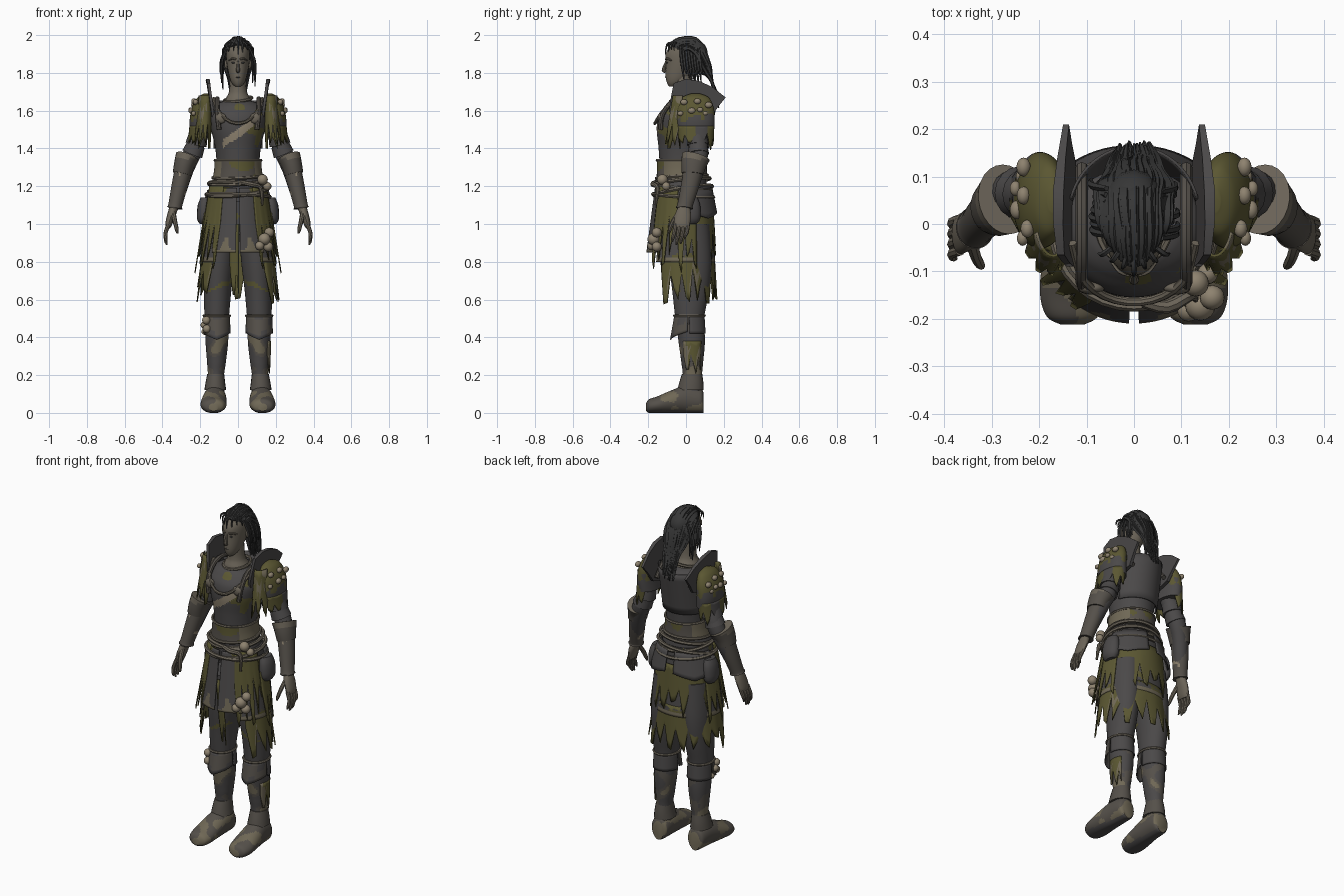
import bpy, bmesh, math, random
from mathutils import Vector, noise

random.seed(7)
if bpy.data.objects.get("Cube"):
    bpy.data.objects.remove(bpy.data.objects["Cube"])
X, Y, Z = Vector((1, 0, 0)), Vector((0, 1, 0)), Vector((0, 0, 1))
made = []


def material(name, *rgb):
    m = bpy.data.materials.new(name)
    m.use_nodes = True
    m.diffuse_color = (*rgb, 1)
    shader = next(n for n in m.node_tree.nodes if n.type == 'BSDF_PRINCIPLED')
    shader.inputs["Base Color"].default_value = (*rgb, 1)
    return m


DARK = material("charcoal_cloth", .07, .066, .066)
MOSS = material("olive_moss", .104, .095, .032)
TAN = material("pale_tan", .27, .225, .16)
KHAKI = material("dull_khaki", .16, .138, .092)
SKIN = material("grey_skin", .15, .13, .1)
HAIR = material("black_hair", .038, .038, .038)
LEATHER = material("brown_leather", .09, .08, .068)
ROPE = material("grey_rope", .15, .13, .1)


def make(name, verts, faces, mats, rule=None, mirror=False, thick=0):
    """Mesh object whose faces are coloured by an optional rule of the face centre."""
    mats = mats if isinstance(mats, list) else [mats]
    mesh = bpy.data.meshes.new(name)
    bm = bmesh.new()
    vs = [bm.verts.new(v) for v in verts]
    for f in faces:
        bm.faces.new([vs[i] for i in f])
    bmesh.ops.recalc_face_normals(bm, faces=bm.faces)
    for f in bm.faces:
        f.material_index = rule(f.calc_center_median()) if rule else 0
    bm.to_mesh(mesh)
    bm.free()
    for m in mats:
        mesh.materials.append(m)
    ob = bpy.data.objects.new(name, mesh)
    bpy.context.scene.collection.objects.link(ob)
    if thick:
        ob.modifiers.new("thickness", 'SOLIDIFY').thickness = thick
    if mirror:
        ob.modifiers.new("other_side", 'MIRROR')
    made.append(ob)


def spline(rows, sub):
    """Catmull-Rom interpolation of rows of numbers."""
    out = []
    for i in range(len(rows) - 1):
        p, q, r, s = (rows[max(0, min(j, len(rows) - 1))] for j in range(i - 1, i + 3))
        for k in range(sub):
            t = k / sub
            out.append([b + t / 2 * (c - a + t * (2*a - 5*b + 4*c - d + t * (3*b - a - 3*c + d)))
                        for a, b, c, d in zip(p, q, r, s)])
    return out + [list(rows[-1])]


def skin_rows(rows, seg, axis=None, closed=False):
    """Verts and faces of elliptical rings x, y, z, a, b swept along their centres."""
    verts, faces, u = [], [], None
    n = len(rows)
    pts = [Vector(r[:3]) for r in rows]
    for i, row in enumerate(rows):
        nxt = pts[(i + 1) % n] if closed else pts[min(i + 1, n - 1)]
        prv = pts[i - 1] if closed else pts[max(i - 1, 0)]
        t = axis or (nxt - prv).normalized()
        if axis:
            u = X
        elif u is None:
            u = (Z if abs(t.y) > .9 else Y).cross(t).normalized()
        else:
            u = (u - t * u.dot(t)).normalized()
        v = t.cross(u)
        for k in range(seg):
            a = math.tau * k / seg
            p = pts[i] + u * row[3] * math.cos(a) + v * row[-1] * math.sin(a)
            verts.append((p.x, p.y, max(p.z, 0)))
    for i in range(n if closed else n - 1):
        for k in range(seg):
            l, j = (k + 1) % seg, (i + 1) % n
            faces.append((i*seg + k, i*seg + l, j*seg + l, j*seg + k))
    if not closed:
        faces += [tuple(range(seg)), tuple(range((n - 1) * seg, n * seg))]
    return verts, faces


def tube(name, rows, mats, seg=16, sub=3, axis=None, **kw):
    make(name, *skin_rows(spline(rows, sub), seg, axis), mats, **kw)


def tubes(name, paths, mats, seg=6, **kw):
    verts, faces = [], []
    for rows in paths:
        v, f = skin_rows(spline(rows, 3), seg)
        faces += [[i + len(verts) for i in face] for face in f]
        verts += v
    make(name, verts, faces, mats, **kw)


def ring(name, x, y, z, rx, ry, r, mats, tilt=0, **kw):
    angles = [math.tau * i / 32 for i in range(32)]
    rows = [(x + rx * math.cos(a), y + ry * math.sin(a), z + tilt * math.sin(a + .6), r) for a in angles]
    make(name, *skin_rows(rows, 6, closed=True), mats, **kw)


def drape(name, start, end, cols, top, bottom, mats, jag=0, point=0, rows=6, **kw):
    """Hanging cloth between two ellipse arcs x, y, z, rx, ry; jag tears the hem into strips."""
    verts, faces = [], []
    for i in range(cols + 1):
        f = i / cols
        a = math.radians(start + (end - start) * f)
        length = 1 - jag * (random.uniform(.75, 1) if i % 3 == 0 else random.uniform(0, .55))
        length += point * (1 - abs(2 * f - 1))
        flare = jag * random.uniform(-.05, .04)
        for k in range(rows + 1):
            t = k / rows * length
            x, y, z, rx, ry = (p + (q - p) * t for p, q in zip(top, bottom))
            w = 1 + flare * t
            verts.append((x + rx * w * math.cos(a), y + ry * w * math.sin(a), z))
    for i in range(cols):
        for k in range(rows):
            b = i * (rows + 1) + k
            faces.append((b, b + 1, b + rows + 2, b + rows + 1))
    make(name, verts, faces, mats, thick=.006, **kw)


def blobs(name, spots, mats, scale=(1, 1, 1), **kw):
    verts, faces = [], []
    for x, y, z, r in spots:
        bm = bmesh.new()
        bmesh.ops.create_uvsphere(bm, u_segments=16, v_segments=10, radius=r)
        base = len(verts)
        verts += [(x + v.co.x*scale[0], y + v.co.y*scale[1], z + v.co.z*scale[2]) for v in bm.verts]
        faces += [[base + v.index for v in f.verts] for f in bm.faces]
        bm.free()
    make(name, verts, faces, mats, **kw)


def patchy(level, size=11):
    return lambda c: int(noise.noise(c * size) > level)


def chest_rule(c):
    if c.y < -.08 and abs(c.z - 1.48 - .7 * c.x + .01 * noise.noise(c * 40)) < .023 and abs(c.x) < .08:
        return 2
    return int(c.y < 0 and noise.noise(c * 13) > .42)


# Head, face and neck
tube("head", [(0, -.07, 1.728, .015, .02), (0, -.058, 1.745, .032, .042), (0, -.04, 1.78, .046, .068),
              (0, -.015, 1.85, .06, .092), (0, -.01, 1.9, .062, .098), (0, -.005, 1.94, .055, .078),
              (0, 0, 1.97, .03, .04)], SKIN, 24, axis=Z)
tube("neck", [(0, 0, 1.6, .09, .09), (0, -.012, 1.66, .068, .07), (0, -.015, 1.7, .048, .052),
              (0, -.02, 1.79, .042, .05)], SKIN, axis=Z)
tube("nose", [(0, -.103, 1.865, .005), (0, -.113, 1.835, .008), (0, -.118, 1.815, .011),
              (0, -.108, 1.806, .008)], SKIN, 8)
tubes("brows", [[(.01, -.107, 1.872, .005), (.03, -.099, 1.876, .006), (.048, -.077, 1.866, .004)]],
      SKIN, mirror=True)
blobs("eyes", [(.025, -.1, 1.854, .008)], HAIR, (1.2, .5, .6), mirror=True)
blobs("ears", [(.062, .005, 1.845, .025)], SKIN, (.4, .7, 1), mirror=True)
tube("mouth", [(-.02, -.096, 1.777, .003), (0, -.106, 1.778, .005), (.02, -.096, 1.777, .003)], LEATHER, 8)

# Hair swept back into a tail, with loose side locks and brow wisps
blobs("hair_cap", [(0, .025, 1.905, 1)], HAIR, (.07, .09, .078))
locks = []
for i in range(31):
    f = -1 + i / 15
    s, j = f * f, random.uniform(-.008, .008)
    locks.append([(.062*f, -.088 + .07*s, 1.95 - .04*s, .006), (.069*f + j, -.035 + .045*s, 1.98 - .05*s, .01),
                  (.074*f, .05, 1.978 - .08*s + j, .011), (.072*f + j, .098 - .02*s, 1.915 - .06*s, .011),
                  (.058*f, .122 - .02*s + j, 1.84 - .04*s, .01), (.042*f + j, .138, 1.75, .009),
                  (.032*f, .166 + j, 1.61 + random.uniform(0, .09), .003)])
for i in range(16):
    side, y = (-1) ** i, -.03 + .007 * i
    g, low = random.uniform(.92, 1.1), random.uniform(1.7, 1.8)
    locks.append([(side*.058, y, 1.935, .006), (side*.08*g, y + .005, 1.875, .008),
                  (side*.086*g, y + .012, 1.82, .007), (side*.084*g, y + .02, low, .003)])
for i in range(7):
    x = -.06 + .02 * i
    locks.append([(x*.8, -.075 + abs(x)*.4, 1.96, .006), (x*1.1, -.1 + abs(x)*.6, 1.95, .006),
                  (x*1.25, -.11 + abs(x)*.8, 1.925 - random.uniform(0, .03), .002)])
tubes("hair_locks", locks, HAIR, 5)

# Torso, belt and straps
tube("torso", [(0, -.02, 1.12, .15, .13), (0, -.02, 1.2, .14, .13), (0, -.02, 1.29, .115, .12),
               (0, -.02, 1.4, .12, .125), (0, -.02, 1.5, .142, .135), (0, -.015, 1.57, .152, .132),
               (0, 0, 1.615, .14, .118), (0, 0, 1.64, .105, .095), (0, -.005, 1.65, .074, .074)],
     [DARK, MOSS, TAN], 96, 12, axis=Z, rule=chest_rule)
ring("neck_trim", 0, -.008, 1.66, .074, .076, .008, ROPE, .014)
tube("belt", [(0, -.022, 1.24, .134, .134), (0, -.022, 1.29, .126, .132), (0, -.022, 1.335, .124, .132)],
     [LEATHER, MOSS, KHAKI], 64, 6, axis=Z, rule=lambda c: 2 if abs(c.x) > .09 else patchy(.35)(c))
ring("belt_top_trim", 0, -.022, 1.337, .123, .132, .007, ROPE)
ring("belt_lower_trim", 0, -.022, 1.25, .134, .136, .008, ROPE, .01)
for i, (z, tilt) in enumerate(((1.225, .02), (1.2, -.025), (1.175, .03), (1.15, -.01))):
    ring("hip_rope_%d" % (i + 1), 0, -.015, z, .148 + .007 * i, .142 + .006 * i, .01, ROPE, tilt)
tube("chest_strap", [(-.13, -.04, 1.665, .009), (-.105, -.12, 1.6, .009), (-.04, -.16, 1.54, .009),
                     (.04, -.16, 1.54, .009), (.105, -.12, 1.6, .009), (.13, -.04, 1.665, .009)], ROPE, 8)
tubes("shoulder_straps", [[(.1, -.135, 1.5, .013), (.11, -.125, 1.58, .013), (.11, -.06, 1.655, .013),
                           (.11, .05, 1.655, .013), (.11, .12, 1.58, .013)]], LEATHER, 8, mirror=True)
blobs("strap_discs", [(.09, -.135, 1.56, .028)], ROPE, (1, .5, 1), mirror=True)
tubes("rope_knot", [[(.02, -.165, 1.22, .012), (.07, -.175, 1.21, .014), (.12, -.15, 1.19, .012),
                     (.13, -.16, 1.1, .006)]], ROPE, 8)
drape("back_plate", 15, 165, 24, (0, .015, 1.655, .135, .145), (0, -.01, 1.4, .128, .125), DARK)

# Upright shoulder crests, bowed in towards the back
outline = [(-.09, 1.6), (-.08, 1.67), (-.065, 1.745), (0, 1.768), (.07, 1.757), (.14, 1.725), (.21, 1.67),
           (.17, 1.62), (.13, 1.56), (.06, 1.54), (0, 1.53), (-.06, 1.54)]
n = len(outline)
side = [(.128 + .13 * (z - 1.6) + w * (1 - 3 * abs(y - .05)), y, z) for w in (0, .024) for y, z in outline]
make("shoulder_crests", side, [range(n), range(n, 2*n)] + [(i, (i+1) % n, n + (i+1) % n, n + i)
     for i in range(n)], DARK, mirror=True)

# Mossy shoulder guards
tube("shoulder_guards", [(.195, .05, 1.485, .058, .098), (.198, .05, 1.55, .058, .102),
                         (.19, .05, 1.62, .053, .096), (.178, .05, 1.67, .036, .07),
                         (.17, .05, 1.69, .012, .025)],
     [DARK, MOSS], 64, 8, axis=Z, mirror=True,
     rule=lambda c: int(c.z > 1.56 + .3 * min(c.y, .05) + .06 * noise.noise(c * 28)))
drape("shoulder_fringe", -120, 120, 18, (.2, .05, 1.52, .057, .1), (.212, .055, 1.39, .058, .088),
      [DARK, MOSS], .75, mirror=True, rule=lambda c: int(c.y < .05 or c.y > .11))
drape("chest_rags", -140, -25, 12, (.17, .02, 1.68, .042, .09), (.185, .01, 1.38, .06, .13),
      [MOSS, KHAKI], .55, mirror=True, rule=patchy(.25, 20))
caps = [(.225, -.01, 1.645, .019), (.247, .03, 1.6, .02), (.233, .06, 1.65, .019), (.25, .075, 1.605, .016),
        (.233, .12, 1.63, .02), (.238, .1, 1.585, .015), (.235, -.03, 1.585, .016)]
blobs("shoulder_mushrooms", caps, TAN, (.75, 1, .8), mirror=True)

# Arms, cuffs and hands
tube("arms", [(.185, .05, 1.58, .055), (.212, .06, 1.46, .048), (.24, .07, 1.38, .048), (.278, .055, 1.29, .044),
              (.312, .02, 1.18, .04), (.336, -.008, 1.09, .03)], DARK, mirror=True)
tubes("arm_bands", [[(.211, .06, 1.47, .05), (.222, .063, 1.42, .057)],
                    [(.222, .063, 1.42, .049), (.242, .066, 1.37, .056)]], DARK, 16, mirror=True)
tube("elbow_cuffs", [(.27, .052, 1.355, .062, .076), (.286, .04, 1.31, .054, .066),
                     (.296, .035, 1.265, .05, .058)], [LEATHER, ROPE], 24, mirror=True,
     rule=lambda c: int(c.z > 1.345))
tube("bracers", [(.291, .038, 1.28, .046, .052), (.312, .018, 1.19, .042, .047), (.332, -.005, 1.1, .037, .041),
                 (.335, -.008, 1.085, .041, .045)], [LEATHER, TAN], 32, 6, mirror=True, rule=patchy(.42, 16))
tube("palms", [(.335, -.008, 1.1, .024, .028), (.352, -.015, 1.05, .022, .042), (.367, -.022, 1, .018, .042),
               (.371, -.024, .98, .012, .036)], SKIN, mirror=True)
fingers = []
for i in range(4):
    y, tip = -.056 + .022 * i, (.905, .89, .895, .92)[i]
    fingers.append([(.367, y, 1, .011), (.383, y - .006, .955, .0105), (.382, y - .014, tip + .02, .009),
                    (.376, y - .017, tip, .004)])
fingers.append([(.344, -.035, 1.06, .014), (.334, -.068, 1.015, .012), (.324, -.086, .97, .01),
                (.32, -.09, .95, .005)])
tubes("fingers", fingers, SKIN, 8, mirror=True)

# Layered skirt with torn moss
drape("skirt", -52, 232, 110, (0, -.015, 1.2, .145, .138), (0, -.02, .8, .2, .175), [DARK, MOSS, KHAKI],
      rows=34, rule=lambda c: 2 if c.z < .818 else patchy(.3, 14)(c))
drape("front_panels", -87, -46, 30, (0, -.02, 1.19, .15, .145), (0, -.02, .85, .2, .19),
      [DARK, KHAKI, MOSS], rows=30, mirror=True,
      rule=lambda c: 1 if c.z < .89 + .08 * noise.noise(c * 20) else 2 * patchy(.33)(c))
drape("hip_rags", -60, -10, 13, (0, -.015, 1.2, .155, .152), (0, -.02, .76, .228, .2), MOSS, .7, mirror=True)
drape("side_rags", -10, 25, 8, (0, -.015, 1.06, .18, .168), (0, -.02, .72, .23, .19), MOSS, .8, mirror=True)
drape("back_rags", 25, 155, 19, (0, -.015, 1.1, .168, .16), (0, -.02, .78, .212, .188), MOSS, .7)
drape("lower_fringe", -45, 225, 39, (0, -.015, .86, .188, .166), (0, -.01, .57, .226, .174),
      [MOSS, KHAKI], .7, rule=patchy(.5, 18))
drape("centre_rag", -115, -88, 4, (0, -.02, 1, .12, .13), (0, -.02, .6, .09, .1), MOSS, .4)
drape("hip_plates", 10, 82, 14, (0, -.015, 1.18, .165, .158), (0, -.015, 1.06, .2, .182), DARK,
      point=.25, mirror=True)
tube("hip_pouches", [(.172, .02, 1.14, .025, .04), (.178, .02, 1.1, .035, .055), (.182, .02, 1.03, .036, .056),
                     (.182, .02, 1, .02, .035)], DARK, axis=Z, mirror=True)
blobs("skirt_mushrooms", [(.14, -.172, .92, .032), (.165, -.155, .955, .026), (.115, -.182, .885, .024),
                          (.16, -.155, .88, .026), (.13, -.125, 1.235, .028), (.155, -.105, 1.2, .022)], TAN)

# Legs, knee guards and boots
tube("legs", [(.088, .01, 1, .085, .115), (.1, .022, .8, .083, .113), (.108, .025, .65, .073, .098),
              (.112, .02, .53, .066, .08), (.112, .02, .45, .06, .07)], [DARK, MOSS], 64, 12, axis=Z, mirror=True,
     rule=lambda c: int(c.y < 0 and abs(c.z - .67 + .4 * (c.x - .1)) < .03 * noise.noise(c * 12) + .008))
tube("tall_boots", [(.112, .02, .5, .062, .074), (.112, .03, .38, .06, .07), (.114, .033, .27, .05, .058),
                    (.117, .034, .19, .043, .051), (.12, .03, .06, .05, .06)],
     [DARK, LEATHER, KHAKI], 64, 12, axis=Z, mirror=True, rule=lambda c: patchy(.1, 12)(c) + patchy(.33, 12)(c))
tube("ankle_cuffs", [(.118, .032, .205, .045, .054), (.12, .028, .16, .052, .064), (.12, .024, .12, .058, .07)],
     LEATHER, 20, axis=Z, mirror=True)
tube("boot_feet", [(.12, .092, .055, .035, .055), (.12, .075, .065, .052, .066), (.122, 0, .072, .06, .074),
                   (.127, -.08, .058, .067, .06), (.13, -.15, .043, .068, .045), (.13, -.195, .036, .054, .036),
                   (.13, -.212, .03, .025, .02)],
     [LEATHER, KHAKI, DARK], 48, 8, axis=Y, mirror=True,
     rule=lambda c: 2 if c.z < .015 else patchy(.22, 14)(c))
drape("knee_guards", -175, -5, 40, (.112, .018, .515, .069, .08), (.112, .015, .43, .073, .092),
      [DARK, LEATHER], point=.5, mirror=True, rule=patchy(0, 16))
drape("knee_backs", 0, 180, 16, (.112, .018, .515, .069, .08), (.112, .02, .42, .073, .084), DARK, mirror=True)
ring("knee_trims", .112, .018, .515, .069, .08, .007, ROPE, mirror=True)
blobs("knee_mushrooms", [(-.168, -.045, .49, .022), (-.178, -.02, .465, .02), (-.165, -.05, .445, .022),
                         (-.176, .01, .43, .017)], TAN)
drape("shin_rags", -40, 45, 7, (.113, .03, .38, .062, .073), (.116, .03, .2, .055, .064), [KHAKI, MOSS], .7,
      rule=patchy(0, 15))

# Smooth shading with sharp edges kept
for ob in bpy.context.selected_objects:
    ob.select_set(False)
for ob in made:
    ob.select_set(True)
bpy.context.view_layer.objects.active = made[0]
bpy.ops.object.shade_smooth_by_angle(angle=math.radians(40))
